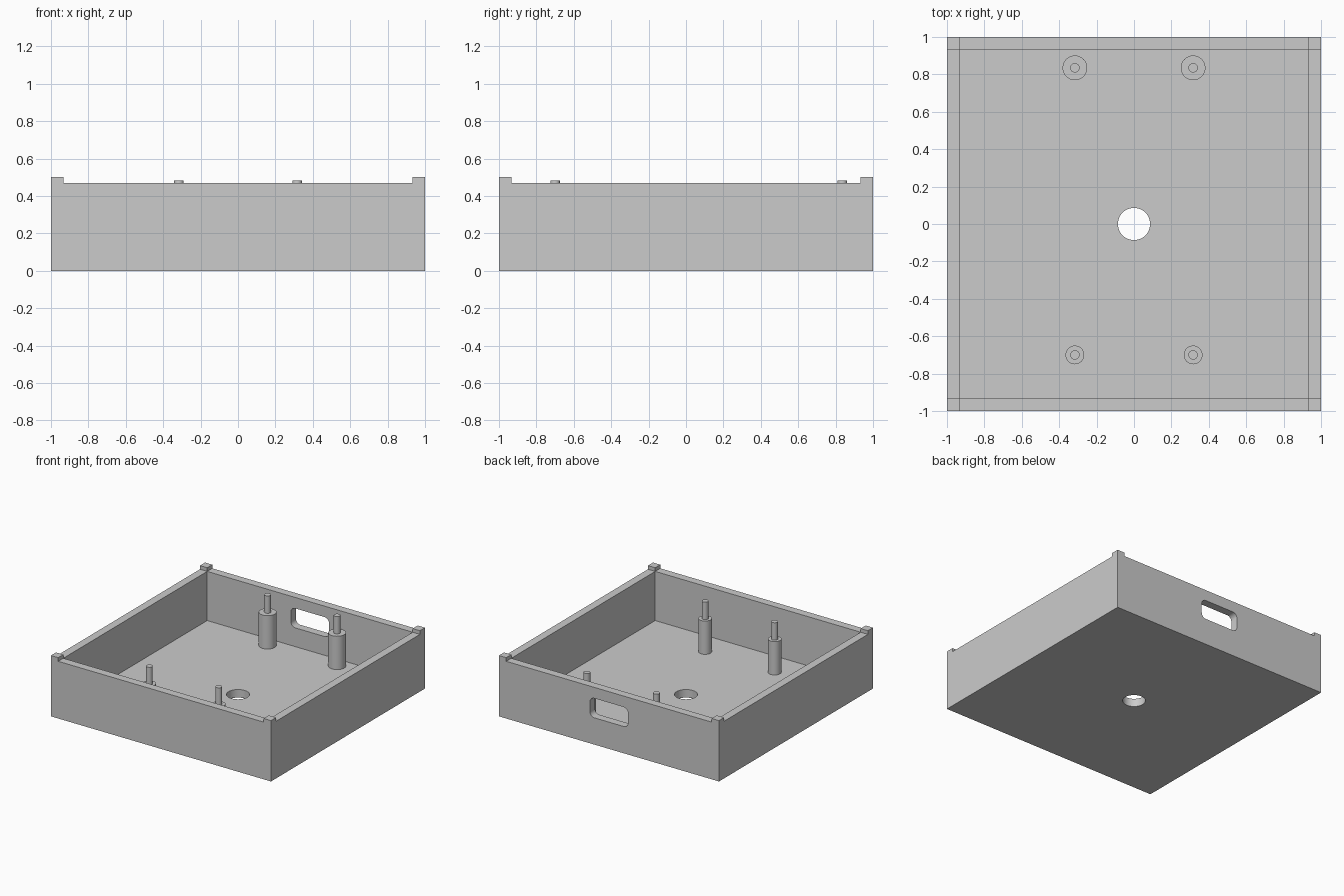
import bpy
import bmesh
from math import pi, cos, sin
from mathutils import Matrix

cube = bpy.data.objects.get("Cube")
if cube:
    bpy.data.objects.remove(cube, do_unlink=True)

WALL, FLOOR, RIM, TOP = 0.066, 0.066, 0.47, 0.50
INNER = 1 - WALL

grey = bpy.data.materials.new("light_grey")
grey.use_nodes = True
grey.diffuse_color = (0.6, 0.6, 0.6, 1)
grey.node_tree.nodes["Principled BSDF"].inputs["Base Color"].default_value = (0.6, 0.6, 0.6, 1)


def finish(name, bm):
    bmesh.ops.recalc_face_normals(bm, faces=bm.faces)
    mesh = bpy.data.meshes.new(name)
    bm.to_mesh(mesh)
    bm.free()
    mesh.materials.append(grey)
    obj = bpy.data.objects.new(name, mesh)
    bpy.context.scene.collection.objects.link(obj)
    return obj


def prism(bm, outline, direction):
    """Extrude a closed outline of 3D points along a direction."""
    face = bm.faces.new([bm.verts.new(p) for p in outline])
    out = bmesh.ops.extrude_face_region(bm, geom=[face])
    verts = [v for v in out["geom"] if isinstance(v, bmesh.types.BMVert)]
    bmesh.ops.translate(bm, verts=verts, vec=direction)


def smooth(obj):
    bpy.ops.object.select_all(action="DESELECT")
    obj.select_set(True)
    bpy.context.view_layer.objects.active = obj
    bpy.ops.object.shade_smooth_by_angle()


def cut(target, cutter):
    cutter.hide_render = True
    cutter.hide_set(True)
    mod = target.modifiers.new(cutter.name, "BOOLEAN")
    mod.operation = "DIFFERENCE"
    mod.solver = "EXACT"
    mod.object = cutter
    bpy.context.view_layer.objects.active = target
    bpy.ops.object.modifier_apply(modifier=mod.name)
    bpy.data.objects.remove(cutter, do_unlink=True)


# Open tray: a block whose top is inset and pushed down, with raised corner blocks
bm = bmesh.new()
bmesh.ops.create_cube(bm, size=1, matrix=Matrix.Translation((0, 0, RIM / 2)) @ Matrix.Diagonal((2, 2, RIM, 1)))
for axis in ((1, 0, 0), (0, 1, 0)):
    for side in (-INNER, INNER):
        geom = bm.verts[:] + bm.edges[:] + bm.faces[:]
        bmesh.ops.bisect_plane(bm, geom=geom, plane_co=[side * a for a in axis], plane_no=axis)
top = [f for f in bm.faces if f.normal.z > 0.9]
centre = [f for f in top if f.calc_center_median().length < RIM + 0.01]
corners = [f for f in top if all(abs(c) > INNER for c in f.calc_center_median().xy)]
for faces, height in [(centre, FLOOR - RIM)] + [([f], TOP - RIM) for f in corners]:
    out = bmesh.ops.extrude_face_region(bm, geom=faces)
    verts = [v for v in out["geom"] if isinstance(v, bmesh.types.BMVert)]
    bmesh.ops.translate(bm, verts=verts, vec=(0, 0, height))
    bmesh.ops.delete(bm, geom=[f for f in faces if f.is_valid], context="FACES_ONLY")
bmesh.ops.dissolve_limit(bm, angle_limit=0.01, verts=bm.verts[:], edges=bm.edges[:])
tray = finish("tray", bm)

# Round hole through the floor
bm = bmesh.new()
bmesh.ops.create_cone(bm, cap_ends=True, segments=48, radius1=0.086, radius2=0.086, depth=0.4)
cut(tray, finish("floor_hole_cutter", bm))

# Rounded slot through the back wall
HALF_W, LOW, HIGH, R = 0.173, 0.22, 0.38, 0.04
outline = []
for i, (cx, cz) in enumerate([(HALF_W - R, HIGH - R), (R - HALF_W, HIGH - R),
                              (R - HALF_W, LOW + R), (HALF_W - R, LOW + R)]):
    for k in range(9):
        a = (i + k / 8) * pi / 2
        outline.append((cx + R * cos(a), 0.8, cz + R * sin(a)))
bm = bmesh.new()
prism(bm, outline, (0, 0.4, 0))
cut(tray, finish("back_slot_cutter", bm))
smooth(tray)

# Stepped posts: a wide column with a thin pin, turned from one profile
SHOULDER, PIN_TOP, PIN_R = 0.34, 0.483, 0.025
for row, y, radius in (("front", -0.70, 0.05), ("back", 0.835, 0.066)):
    for side, x in (("left", 0.316), ("right", -0.316)):
        bm = bmesh.new()
        profile = [(0, FLOOR), (radius, FLOOR), (radius, SHOULDER),
                   (PIN_R, SHOULDER), (PIN_R, PIN_TOP), (0, PIN_TOP)]
        verts = [bm.verts.new((r, 0, z)) for r, z in profile]
        edges = [bm.edges.new(pair) for pair in zip(verts, verts[1:])]
        bmesh.ops.spin(bm, geom=verts + edges, cent=(0, 0, 0), axis=(0, 0, 1), angle=2 * pi, steps=32)
        bmesh.ops.remove_doubles(bm, verts=bm.verts[:], dist=0.0005)
        post = finish(f"{row}_{side}_post", bm)
        post.location = (x, y, 0)
        smooth(post)
